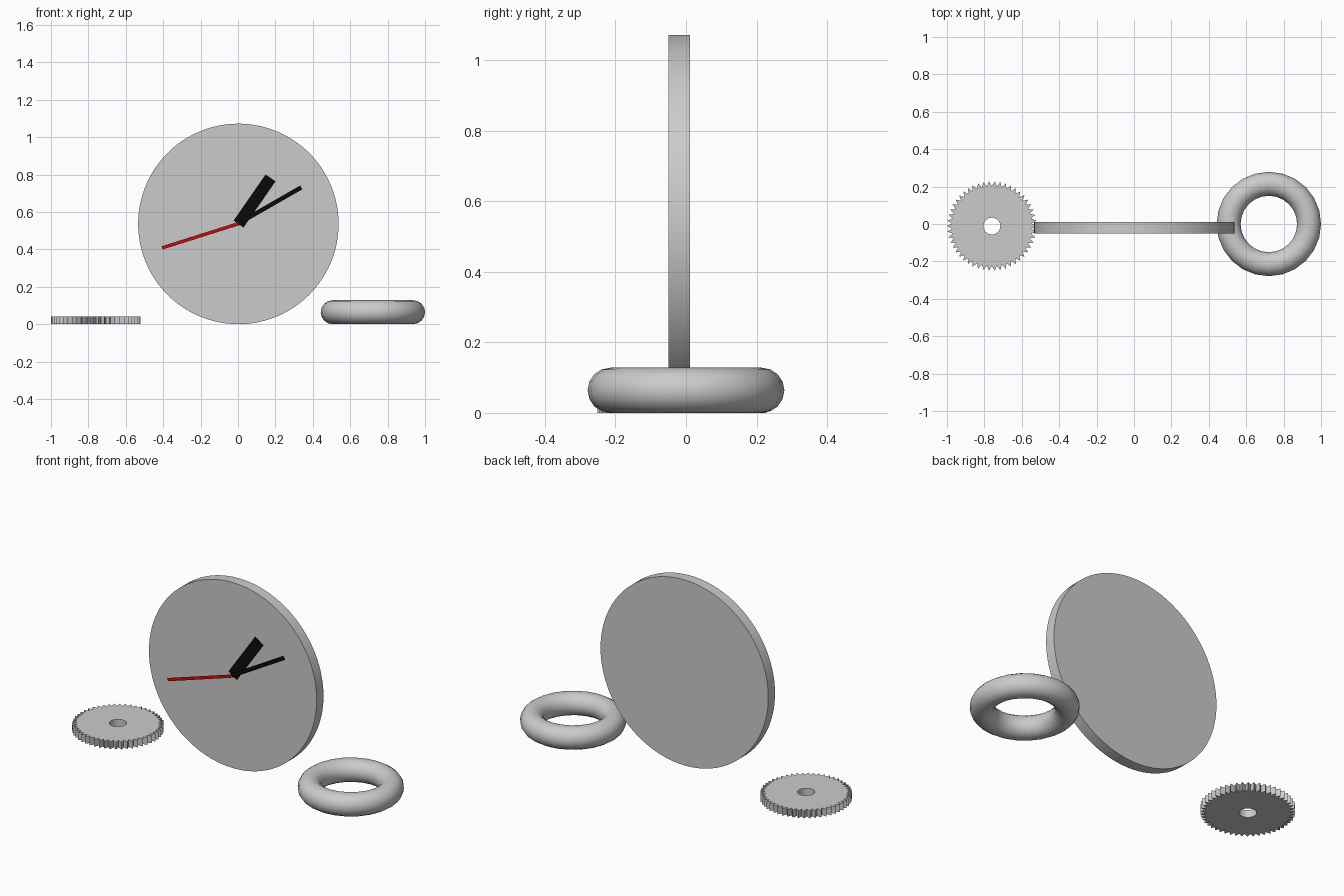
import bpy, bmesh, math
from mathutils import Vector

if "Cube" in bpy.data.objects:
    bpy.data.objects.remove(bpy.data.objects["Cube"])


def material(name, rgb):
    m = bpy.data.materials.new(name)
    m.diffuse_color = (*rgb, 1)
    m.use_nodes = True
    m.node_tree.nodes["Principled BSDF"].inputs["Base Color"].default_value = m.diffuse_color
    return m


GREY = material("light grey", (0.6, 0.6, 0.6))
BLACK = material("black", (0.003, 0.003, 0.003))
RED = material("red", (0.6, 0.003, 0.003))


def finish(obj, name, mat, smooth=True):
    obj.name = name
    obj.data.materials.append(mat)
    if smooth:
        bpy.ops.object.select_all(action='DESELECT')
        obj.select_set(True)
        bpy.context.view_layer.objects.active = obj
        bpy.ops.object.shade_smooth_by_angle(angle=math.radians(35))
    return obj


def from_bmesh(bm, name, mat, smooth=False):
    mesh = bpy.data.meshes.new(name)
    bm.to_mesh(mesh)
    bm.free()
    obj = bpy.data.objects.new(name, mesh)
    bpy.context.collection.objects.link(obj)
    return finish(obj, name, mat, smooth)


# Clock face: upright disc
CX, CZ, R = 0.002, 0.536, 0.536
bpy.ops.mesh.primitive_cylinder_add(vertices=96, radius=R, depth=0.062,
                                    location=(CX, -0.019, CZ),
                                    rotation=(math.pi / 2, 0, 0))
finish(bpy.context.object, "clock_face", GREY)


# Hands: flat plates just in front of the face
def hand(name, mat, start, tip, width, y):
    a, b = Vector((start[0], y, start[1])), Vector((tip[0], y, tip[1]))
    d = (b - a).normalized()
    side = Vector((d.z, 0, -d.x)) * width / 2
    bm = bmesh.new()
    face = bm.faces.new([bm.verts.new(p) for p in
                         (a - side, a + side, b + side, b - side)])
    face.normal_update()
    if face.normal.y > 0:
        face.normal_flip()
    from_bmesh(bm, name, mat)


hand("hour_hand", BLACK, (0.003, 0.535), (0.174, 0.782), 0.065, -0.053)
hand("minute_hand", BLACK, (0.0, 0.537), (0.338, 0.731), 0.023, -0.06)
hand("second_hand", RED, (0.002, 0.537), (-0.405, 0.408), 0.018, -0.065)

# Ring lying on the ground
bpy.ops.mesh.primitive_torus_add(location=(0.721, 0, 0.064), major_segments=24,
                                 minor_segments=16, major_radius=0.215,
                                 minor_radius=0.064)
finish(bpy.context.object, "ring", GREY).data.shade_smooth()


# Gear: toothed outline bridged to a round bore
def gear(name, centre, teeth, tip, root, bore, height):
    bm = bmesh.new()
    n = teeth * 2

    def loop(radius, z):
        return [bm.verts.new((centre[0] + radius(i) * math.cos(math.tau * i / n),
                              centre[1] + radius(i) * math.sin(math.tau * i / n), z))
                for i in range(n)]

    def toothed(i):
        return root if i % 2 else tip

    def hole(i):
        return bore

    loops = [loop(toothed, 0), loop(toothed, height), loop(hole, height), loop(hole, 0)]
    for k in range(4):
        a, b = loops[k], loops[(k + 1) % 4]
        for i in range(n):
            j = (i + 1) % n
            bm.faces.new((a[i], a[j], b[j], b[i]))
    bmesh.ops.recalc_face_normals(bm, faces=bm.faces)
    from_bmesh(bm, name, GREY)


gear("gear", (-0.76, -0.011), 50, 0.24, 0.213, 0.045, 0.042)
